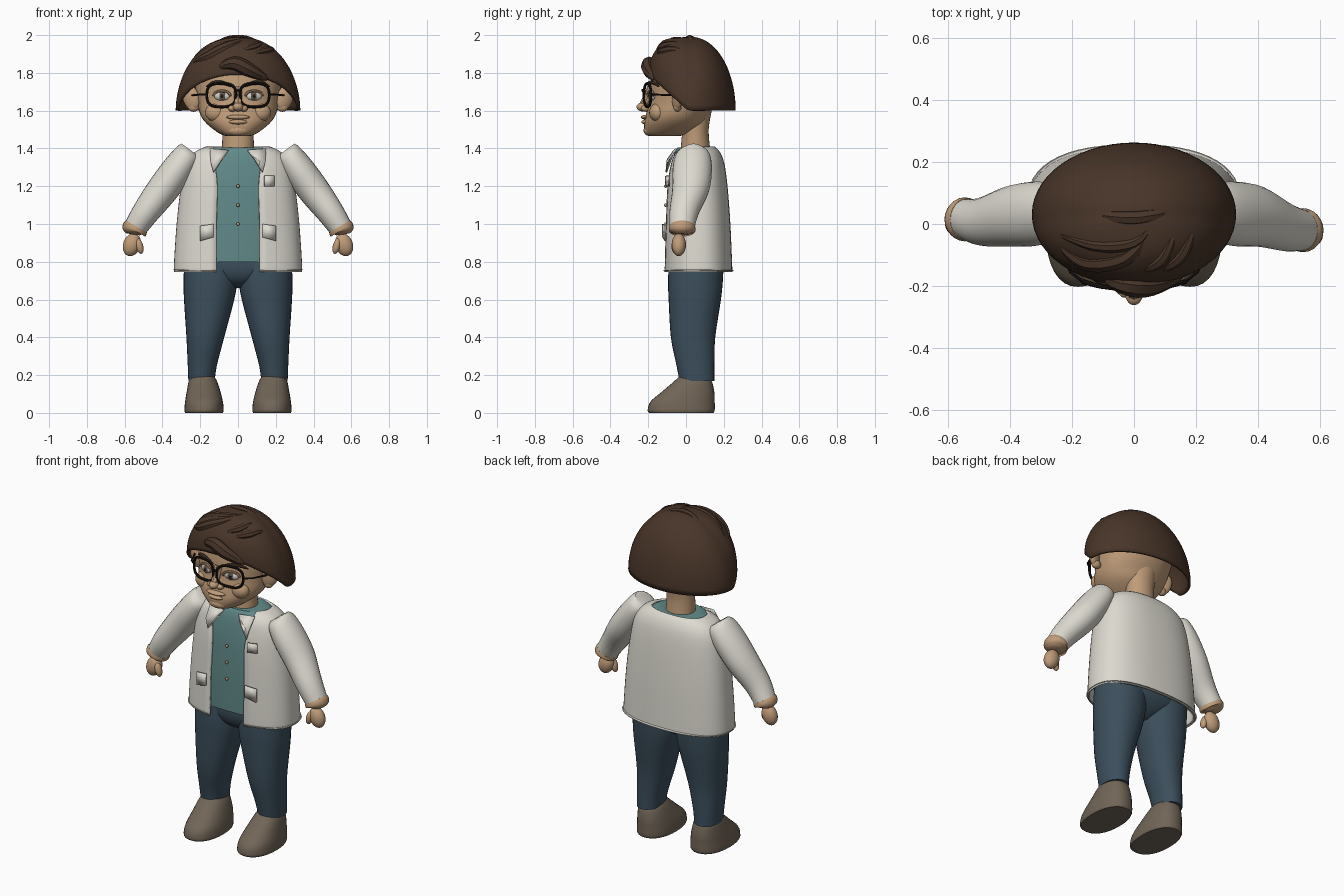
import bpy, bmesh
from math import sin, cos, pi, asin, sqrt
from mathutils import Vector as V

cube = bpy.data.objects.get("Cube")
if cube:
    bpy.data.objects.remove(cube, do_unlink=True)
made = []


def material(name, r, g, b):
    m = bpy.data.materials.new(name)
    m.use_nodes = True
    m.diffuse_color = (r, g, b, 1)
    bsdf = m.node_tree.nodes["Principled BSDF"]
    bsdf.inputs["Base Color"].default_value = (r, g, b, 1)
    bsdf.inputs["Roughness"].default_value = 0.8
    return m


SKIN = material("tan skin", .52, .33, .19)
HAIR = material("dark brown hair", .066, .036, .022)
COAT = material("off white cloth", .72, .70, .63)
SHIRT = material("teal cloth", .12, .25, .25)
PANTS = material("navy denim", .045, .078, .108)
SHOE = material("taupe leather", .165, .13, .095)
BLACK = material("black", .012, .009, .008)
WHITE = material("eye white", .65, .62, .58)
IRIS = material("grey brown iris", .12, .09, .07)


def finish(name, bm, mat, thick=0):
    bmesh.ops.recalc_face_normals(bm, faces=bm.faces)
    me = bpy.data.meshes.new(name)
    bm.to_mesh(me)
    bm.free()
    me.materials.append(mat)
    ob = bpy.data.objects.new(name, me)
    bpy.context.collection.objects.link(ob)
    if thick:
        mod = ob.modifiers.new("thickness", 'SOLIDIFY')
        mod.thickness, mod.offset = thick, -1
    made.append(ob)
    return ob


def spline(rows, k=4):
    """Smoothly fill in rows of numbers (Catmull-Rom)."""
    out = []
    for i in range(len(rows) - 1):
        a, b, c, d = rows[max(i - 1, 0)], rows[i], rows[i + 1], rows[min(i + 2, len(rows) - 1)]
        for j in range(k):
            t = j / k
            out.append([q + t / 2 * (r - p + t * (2 * p - 5 * q + 4 * r - s + t * (3 * (q - r) + s - p)))
                        for p, q, r, s in zip(a, b, c, d)])
    return out + [list(rows[-1])]


def skin_rings(name, rings, mat, closed=True, caps=True, thick=0):
    bm = bmesh.new()
    vs = [[bm.verts.new(p) for p in ring] for ring in rings]
    n = len(vs[0])
    for a, b in zip(vs, vs[1:]):
        for i in range(n if closed else n - 1):
            j = (i + 1) % n
            bm.faces.new((a[i], a[j], b[j], b[i]))
    if caps:
        bm.faces.new(vs[0])
        bm.faces.new(vs[-1])
    return finish(name, bm, mat, thick)


def spow(v, p):
    return abs(v) ** p * (1 if v > 0 else -1)


def loft(name, rows, mat, p=1.0, n=32, cx=None):
    """Stack of ovals; a row is z, half width, front y, back y[, centre x]."""
    rings = []
    for r in spline(rows):
        z, rx, yf, yb = r[:4]
        x0 = r[4] if len(r) > 4 else 0
        rings.append([(x0 + rx * spow(sin(a), p), (yf + yb) / 2 - (yb - yf) / 2 * spow(cos(a), p), z)
                      for a in (2 * pi * i / n for i in range(n))])
    return skin_rings(name, rings, mat)


def limb(name, rows, mat, n=24):
    """Tube in the xz direction; a row is x, y, z, side radius, y radius."""
    rows = spline(rows)
    rings = []
    for i, (x, y, z, ru, ry) in enumerate(rows):
        d = V(rows[min(i + 1, len(rows) - 1)][:3]) - V(rows[max(i - 1, 0)][:3])
        u = V((d.z, 0, -d.x)).normalized()
        rings.append([V((x, y, z)) + u * ru * cos(2 * pi * k / n) + V((0, ry * sin(2 * pi * k / n), 0))
                      for k in range(n)])
    return skin_rings(name, rings, mat)


def ball(name, loc, size, mat, rot=(0, 0, 0)):
    bm = bmesh.new()
    bmesh.ops.create_uvsphere(bm, u_segments=20, v_segments=12, radius=1)
    ob = finish(name, bm, mat)
    ob.location, ob.scale, ob.rotation_euler = loc, size, rot


def cord(name, pts, r, mat, cyclic=False, taper=False):
    cu = bpy.data.curves.new(name, 'CURVE')
    cu.dimensions, cu.bevel_depth, cu.bevel_resolution, cu.use_fill_caps = '3D', r, 2, True
    sp = cu.splines.new('POLY')
    sp.points.add(len(pts) - 1)
    for i, (q, p) in enumerate(zip(sp.points, pts)):
        q.co = (*p, 1)
        if taper:
            q.radius = max(.1, sin(pi * i / (len(pts) - 1)) ** .6)
    sp.use_cyclic_u = cyclic
    cu.materials.append(mat)
    ob = bpy.data.objects.new(name, cu)
    bpy.context.collection.objects.link(ob)
    bpy.ops.object.select_all(action='DESELECT')
    ob.select_set(True)
    bpy.context.view_layer.objects.active = ob
    bpy.ops.object.convert(target='MESH')
    made.append(bpy.context.view_layer.objects.active)


def plate(name, pts, mat):
    bm = bmesh.new()
    bm.faces.new([bm.verts.new(p) for p in pts])
    finish(name, bm, mat, .008)


# Trousers, shirt, neck and head
loft("hips", [(.66, .03, .0, .1), (.7, .15, -.06, .16), (.76, .27, -.085, .2), (.84, .28, -.085, .2)], PANTS, .9)
loft("shirt", [(.8, .3, -.1, .21), (1.0, .3, -.1, .2), (1.2, .28, -.09, .19), (1.32, .24, -.075, .18),
               (1.38, .19, -.06, .165), (1.405, .15, -.045, .15)], SHIRT, .85)
loft("neck", [(1.38, .085, -.03, .13), (1.5, .083, -.02, .12), (1.62, .09, -.02, .14)], SKIN)
loft("head", [(1.465, .06, -.19, -.04), (1.48, .1, -.215, .02), (1.53, .165, -.222, .09), (1.58, .2, -.212, .12),
              (1.65, .215, -.195, .16), (1.75, .228, -.188, .19), (1.85, .21, -.165, .19),
              (1.93, .13, -.09, .13)], SKIN, .95, 40)

# Open coat
rings, P = [], .82
for z, rx, yf, yb, gap in spline([(.75, .335, -.115, .245, .115), (.77, .34, -.118, .245, .115),
                                  (1.0, .325, -.112, .235, .115), (1.2, .302, -.104, .22, .11),
                                  (1.32, .275, -.088, .203, .125), (1.38, .23, -.068, .18, .135),
                                  (1.41, .17, -.03, .152, .13)]):
    a0 = asin((gap / rx) ** (1 / P))
    angles = [a0 + (2 * pi - 2 * a0) * i / 48 for i in range(49)]
    rings.append([(rx * spow(sin(a), P), (yf + yb) / 2 - (yb - yf) / 2 * spow(cos(a), P), z) for a in angles])
skin_rings("coat", rings, COAT, closed=False, caps=False, thick=.012)

for s, side in ((1, "left"), (-1, "right")):
    # Legs and shoes
    loft(side + "_trouser_leg", [(.8, .14, -.09, .2, s * .145), (.7, .142, -.095, .195, s * .146),
                                 (.6, .133, -.092, .185, s * .153), (.4, .1, -.08, .155, s * .173),
                                 (.25, .077, -.05, .15, s * .189), (.17, .07, -.035, .15, s * .193)], PANTS, .92)
    loft(side + "_shoe", [(0, .1, -.195, .145, s * .18), (.015, .104, -.203, .152, s * .18),
                          (.06, .1, -.188, .152, s * .18), (.11, .09, -.13, .15, s * .182),
                          (.17, .074, -.06, .135, s * .186), (.2, .055, -.03, .1, s * .188)], SHOE, .88)
    # Sleeve, wrist band and hand
    ye = -.02 if s > 0 else .015
    limb(side + "_sleeve", [(s * .25, .04, 1.39, .06, .055), (s * .268, .037, 1.365, .072, .09),
                            (s * .32, .033, 1.29, .083, .104), (s * .4, .025, 1.18, .084, .098),
                            (s * .49, .5 * ye, 1.06, .072, .078), (s * .543, ye, .98, .062, .066)], COAT)
    limb(side + "_wrist_band", [(s * .538, ye, .987, .064, .068), (s * .546, ye, .973, .068, .071),
                                (s * .552, ye, .962, .063, .066), (s * .555, ye, .945, .035, .035)], SKIN)
    ball(side + "_hand", (s * .562, ye - .018, .89), (.046, .038, .062), SKIN, (0, -s * .35, 0))
    ball(side + "_thumb", (s * .522, ye - .035, .883), (.02, .022, .042), SKIN, (0, s * .25, 0))
    # Collar flap and waist pocket
    plate(side + "_lapel", [(s * .15, -.055, 1.4), (s * .05, -.066, 1.392), (s * .085, -.1, 1.345),
                            (s * .13, -.108, 1.275), (s * .145, -.105, 1.33)], COAT)
    plate(side + "_waist_pocket", [(s * x, y, z) for x, y, z in
          ((.13, -.118, .93), (.2, -.105, .91), (.2, -.105, .99), (.13, -.118, 1.0))], COAT)
    # Ear
    ball(side + "_ear", (s * .25, -.045, 1.67), (.046, .024, .07), SKIN, (0, s * .3, s * .4))
    ball(side + "_ear_lobe", (s * .235, -.045, 1.62), (.03, .022, .026), SKIN)
    # Eye and brow
    ball(side + "_eye", (s * .085, -.178, 1.677), (.043, .018, .024), WHITE, (0, 0, s * .25))
    ball(side + "_iris", (s * .083, -.191, 1.677), (.02, .007, .021), IRIS, (0, 0, s * .2))
    ball(side + "_pupil", (s * .083, -.196, 1.677), (.009, .004, .01), BLACK)
    cord(side + "_upper_eyelid", [(s * (.085 + .045 * cos(t)), -.188 + .016 * cos(t), 1.677 + .028 * sin(t))
                                  for t in (pi * i / 10 for i in range(11))], .007, SKIN)
    cord(side + "_brow", [(s * x, y, z) for x, y, z in spline(
        [(.025, -.2, 1.725), (.08, -.193, 1.747), (.13, -.172, 1.747), (.17, -.14, 1.725)])], .011, HAIR, taper=True)
    # Glasses
    cord(side + "_glasses_rim", [(s * (.088 + .077 * spow(cos(t), .7)), -.222 + .018 * (cos(t) + 1),
                                  1.682 + .062 * spow(sin(t), .7))
                                 for t in (2 * pi * i / 40 for i in range(40))], .0075, BLACK, True)
    cord(side + "_glasses_arm", [(s * .165, -.187, 1.685), (s * .205, -.155, 1.685), (s * .255, -.04, 1.68)],
         .005, BLACK)
    ball(side + "_nostril", (s * .03, -.212, 1.612), (.022, .026, .018), SKIN)
    ball(side + "_cheek", (s * .115, -.15, 1.59), (.06, .045, .05), SKIN)

# Nose, lips, chin and glasses bridge
cord("nose_bridge", [(0, -.185, 1.72), (0, -.205, 1.67), (0, -.225, 1.63)], .022, SKIN)
ball("nose_tip", (0, -.228, 1.62), (.028, .034, .024), SKIN)
ball("upper_lip", (0, -.21, 1.565), (.062, .028, .013), SKIN)
ball("lower_lip", (0, -.208, 1.54), (.05, .028, .014), SKIN)
ball("chin", (0, -.19, 1.495), (.06, .035, .03), SKIN)
cord("glasses_bridge", [(-.015, -.224, 1.7), (0, -.23, 1.708), (.015, -.224, 1.7)], .007, BLACK)

# Shirt buttons and breast pocket
for i in range(3):
    ball("button_%d" % (i + 1), (0, -.108, 1.0 + .1 * i), (.009, .008, .009), SKIN)
frame = [(.138, -.105, 1.2), (.192, -.09, 1.2), (.192, -.088, 1.255), (.138, -.103, 1.255)]
plate("breast_pocket", frame, COAT)
cord("breast_pocket_seam", frame, .002, BLACK, True)
plate("breast_pocket_trim", [(.142, -.109, 1.232), (.188, -.095, 1.232), (.188, -.094, 1.247),
                             (.142, -.108, 1.247)], SHIRT)

# Bowl shaped hair with a rim rising towards the forehead
CY, A, B, TOP = .031, .33, .232, 1.99


def rim(y):
    return 1.6 + .19 * min(1, max(0, (.01 - y) / .21))


def fullness(u):
    return 1 - .3 * max(0, -sin(u))


rings = []
for j in range(1, 21):
    t = pi / 2 * j / 20
    ring = []
    for i in range(56):
        u = 2 * pi * i / 56
        r = sin(t) ** fullness(u)
        low = rim(CY + B * sin(u))
        ring.append((A * r * cos(u), CY + B * r * sin(u), low + (TOP - low) * cos(t)))
    rings.append(ring)
rings.insert(0, [(.001 * cos(2 * pi * i / 56), CY + .001 * sin(2 * pi * i / 56), TOP) for i in range(56)])
skin_rings("hair", rings, HAIR, caps=False, thick=.014)


def lock(name, pts, r):
    """Tapered strand laid on the hair; points are x, y."""
    path = []
    for x, y in spline(pts, 6):
        d = V((x / A, (y - CY) / B))
        k = min(d.length, 1)
        u = d.normalized() if k else V((1, 0))
        k **= 1 / (1 - .3 * max(0, -u.y))
        low = rim(CY + B * u.y)
        path.append((x, y, low + (TOP - low) * sqrt(1 - k * k) - r * .55))
    cord(name, path, r, HAIR, taper=True)


lock("long_swept_lock", [(-.24, -.07), (-.15, -.125), (-.03, -.11), (.05, -.03)], .03)
lock("upper_swept_lock", [(-.25, -.03), (-.12, -.07), (0, -.06), (.06, -.0)], .022)
lock("middle_lock", [(.03, -.15), (.09, -.11), (.13, -.03)], .024)
lock("side_lock", [(.09, -.15), (.15, -.1), (.19, -.02)], .024)
lock("crown_lock", [(-.12, .03), (0, .02), (.12, .04)], .026)
cord("fringe_lock", spline([(-.1, -.175, 1.83), (-.02, -.195, 1.85), (.06, -.195, 1.815), (.16, -.165, 1.765)]),
     .04, HAIR, taper=True)

# Smooth shading with sharp edges kept
bpy.ops.object.select_all(action='DESELECT')
for ob in made:
    ob.select_set(True)
bpy.context.view_layer.objects.active = made[0]
bpy.ops.object.shade_smooth_by_angle(angle=.7)
